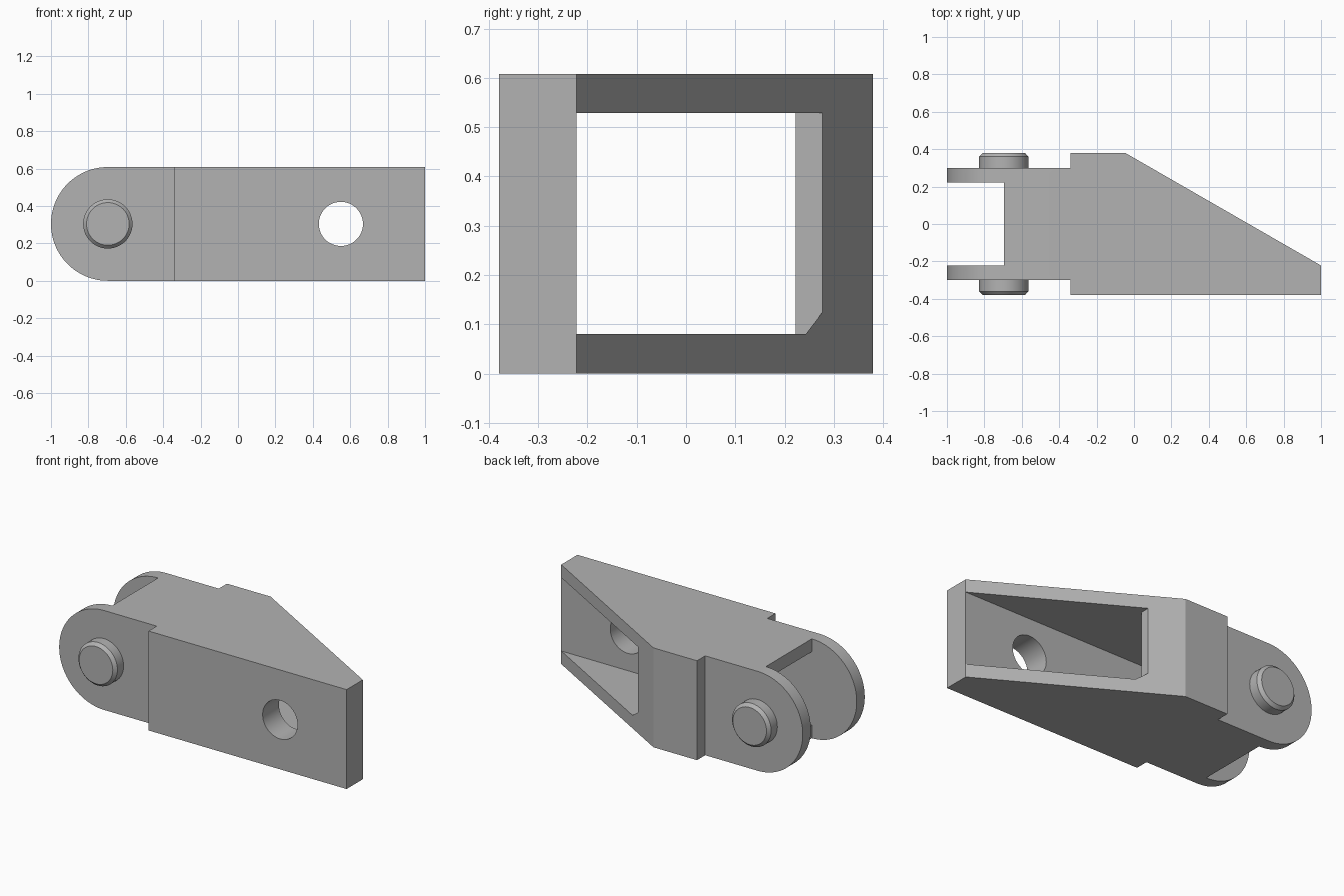
import bpy, bmesh, math
from mathutils import Vector

if "Cube" in bpy.data.objects:
    bpy.data.objects.remove(bpy.data.objects["Cube"])

H, R, PX = 0.608, 0.304, -0.696      # height, end radius, pivot x

grey = bpy.data.materials.new("plain grey")
grey.diffuse_color = (0.45, 0.45, 0.45, 1)
grey.use_nodes = True
grey.node_tree.nodes["Principled BSDF"].inputs["Base Color"].default_value = grey.diffuse_color


def prism(name, pts, axis, lo, hi):
    """Extrude a 2D outline along one axis (outline uses the other two, in xyz order)."""
    def place(p, d):
        c = list(p)
        c.insert("xyz".index(axis), d)
        return Vector(c)
    bm = bmesh.new()
    a = [bm.verts.new(place(p, lo)) for p in pts]
    b = [bm.verts.new(place(p, hi)) for p in pts]
    bm.faces.new(a)
    bm.faces.new(b)
    n = len(pts)
    for i in range(n):
        bm.faces.new((a[i], a[(i + 1) % n], b[(i + 1) % n], b[i]))
    return finish(name, bm)


def finish(name, bm):
    bmesh.ops.recalc_face_normals(bm, faces=bm.faces)
    me = bpy.data.meshes.new(name)
    bm.to_mesh(me)
    bm.free()
    me.materials.append(grey)
    ob = bpy.data.objects.new(name, me)
    bpy.context.collection.objects.link(ob)
    return ob


def rect(u0, u1, v0, v1):
    return [(u0, v0), (u1, v0), (u1, v1), (u0, v1)]


def arc(cx, cy, r, a0, a1, n):
    return [(cx + r * math.cos(a0 + (a1 - a0) * i / n),
             cy + r * math.sin(a0 + (a1 - a0) * i / n)) for i in range(n + 1)]


def carve(ob, cutter, op='DIFFERENCE'):
    bpy.context.view_layer.objects.active = ob
    m = ob.modifiers.new("cut", 'BOOLEAN')
    m.operation, m.solver, m.object = op, 'EXACT', cutter
    bpy.ops.object.modifier_apply(modifier=m.name)
    bpy.data.objects.remove(cutter)


def smooth(ob):
    bpy.ops.object.select_all(action='DESELECT')
    ob.select_set(True)
    bpy.context.view_layer.objects.active = ob
    bpy.ops.object.shade_smooth_by_angle(angle=math.radians(25))


# Body: plan outline intersected with the round-ended side profile
plan = [(-1.1, -0.3), (-0.34, -0.3), (-0.34, -0.379), (1, -0.379), (1, -0.222),
        (-0.045, 0.379), (-0.34, 0.379), (-0.34, 0.3), (-1.1, 0.3)]
body = prism("link_body", plan, "z", -0.1, 0.7)
side = arc(PX, R, R, math.pi / 2, math.pi * 1.5, 48) + [(1.1, 0), (1.1, H)]
carve(body, prism("side_profile", side, "y", -0.6, 0.6), 'INTERSECT')

# Fork slot between the two lugs
carve(body, prism("fork_slot", rect(-1.2, PX, -0.222, 0.222), "z", -0.2, 0.8))
# Tunnel running the full length
carve(body, prism("tunnel", rect(-0.222, 0.222, 0.08, 0.529), "x", -1.2, 1.2))
# Wider pocket behind the slanted face, with one clipped corner
pocket = [(-0.1, 0.08), (0.243, 0.08), (0.277, 0.125), (0.277, 0.529), (-0.1, 0.529)]
carve(body, prism("pocket", pocket, "x", 0.132, 1.2))
# Round hole through the front wall
carve(body, prism("bolt_hole", arc(0.55, R, 0.118, 0, math.tau * 47 / 48, 47), "y", -0.6, -0.1))
smooth(body)

# Chamfered pivot pins on both lugs
for s, name in ((-1, "front_pin"), (1, "back_pin")):
    bm = bmesh.new()
    rings = []
    for r, y in ((0.132, 0.29), (0.132, 0.36), (0.114, 0.379)):
        rings.append([bm.verts.new((x, s * y, z))
                      for x, z in arc(PX, R, r, 0, math.tau * 47 / 48, 47)])
    for a, b in zip(rings, rings[1:]):
        for i in range(48):
            j = (i + 1) % 48
            bm.faces.new((a[i], a[j], b[j], b[i]))
    bm.faces.new(rings[0])
    bm.faces.new(rings[-1])
    smooth(finish(name, bm))
